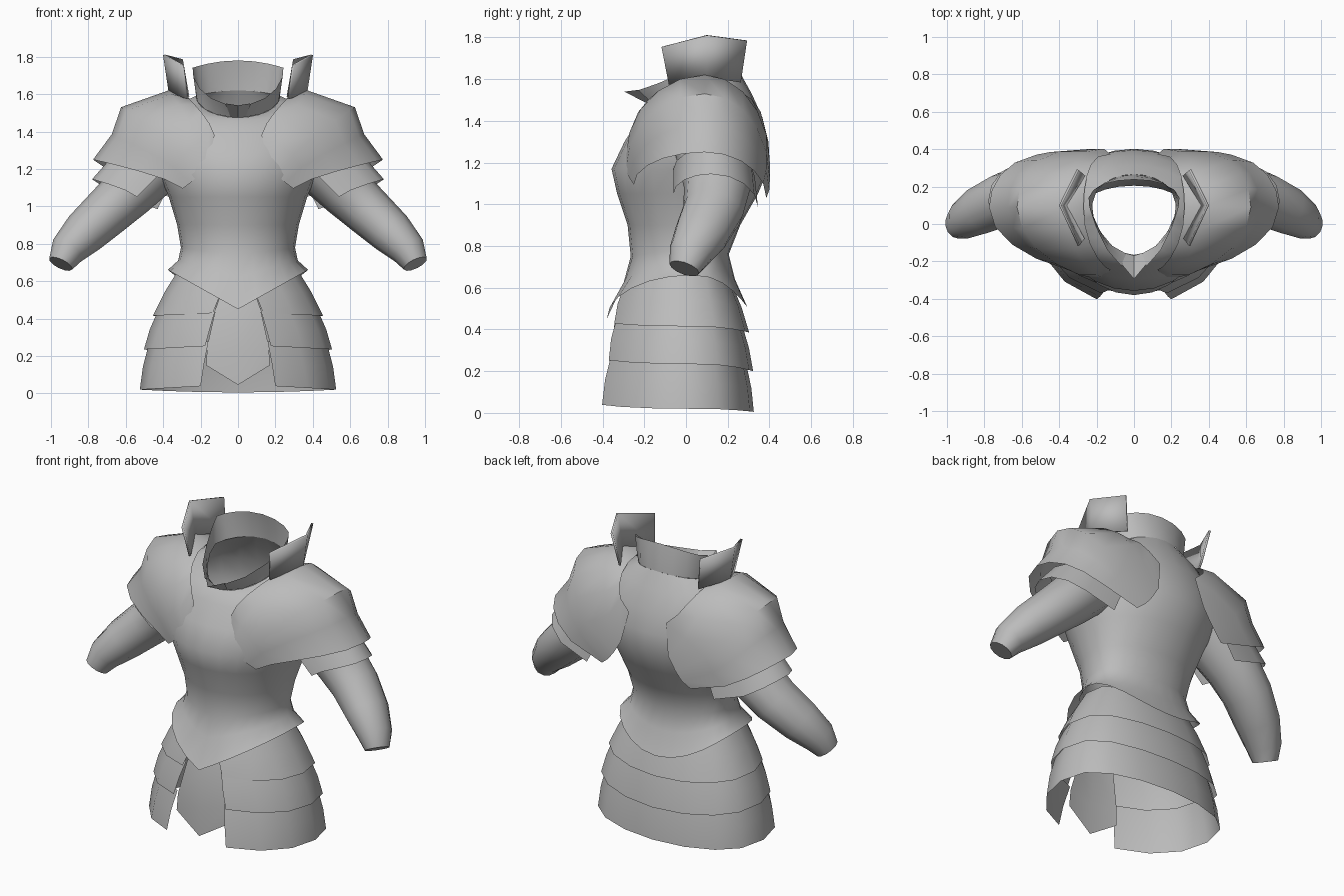
import bpy, bmesh, math
from mathutils import Vector

if "Cube" in bpy.data.objects:
    bpy.data.objects.remove(bpy.data.objects["Cube"])

steel = bpy.data.materials.new("steel grey")
steel.diffuse_color = (0.5, 0.5, 0.5, 1)
steel.use_nodes = True
steel.node_tree.nodes["Principled BSDF"].inputs["Base Color"].default_value = steel.diffuse_color


def loft(name, rows, closed=False, cap=False, mirror=False, angle=45, thick=0):
    """Skin equal-length rows of points; optionally mirror across x = 0."""
    for side in ((1, -1) if mirror else (1,)):
        bm = bmesh.new()
        grid = [[bm.verts.new((p[0] * side, p[1], p[2])) for p in r] for r in rows]
        n = len(grid[0])
        for a, b in zip(grid, grid[1:]):
            for i in range(n if closed else n - 1):
                j = (i + 1) % n
                f = (a[i], a[j], b[j], b[i])
                bm.faces.new(f if side == 1 else f[::-1])
        if cap:
            bm.faces.new(grid[-1] if side == 1 else grid[-1][::-1])
        me = bpy.data.meshes.new(name)
        bm.to_mesh(me)
        bm.free()
        me.materials.append(steel)
        tag = ("_right" if side == 1 else "_left") if mirror else ""
        ob = bpy.data.objects.new(name + tag, me)
        bpy.context.collection.objects.link(ob)
        bpy.ops.object.select_all(action='DESELECT')
        ob.select_set(True)
        bpy.context.view_layer.objects.active = ob
        if thick:
            m = ob.modifiers.new("thickness", 'SOLIDIFY')
            m.thickness, m.offset = thick, 0
        bpy.ops.object.shade_smooth_by_angle(angle=math.radians(angle))


def ring(w, yf, yb, zs, zf, zb, k=0, p=1.0, yc=0.03, start=0.0, n=24, q=0.85):
    """Body cross-section; angle 0 is the front centre, heights blend side/front/back."""
    pts = []
    for i in range(n + 1):
        a = start + (2 * math.pi - 2 * start) * i / n
        c, s = math.cos(a), math.sin(a)
        if c >= 0:
            y = yc + (yf - yc) * c ** p
            z = zs + (zf - zs) * (c ** k if k else 1 - abs(s))
        else:
            y = yc + (yb - yc) * (-c) ** q
            z = zs + (zb - zs) * c * c
        pts.append((w * s, y, z))
    return pts


# Breastplate and backplate: flared pointed hem, waist, chest, neck
body = [
    (.375, -.38, .295, .66, .45, .505, 0),
    (.32, -.30, .235, .71, .62, .64, 0),
    (.305, -.265, .205, .78, .75, .76, 2),
    (.325, -.28, .26, .90, .90, .90, 2),
    (.37, -.33, .345, 1.05, 1.05, 1.05, 2),
    (.42, -.357, .402, 1.17, 1.17, 1.19, 2),
    (.46, -.295, .395, 1.30, 1.30, 1.30, 2),
    (.44, -.225, .365, 1.42, 1.41, 1.42, 2),
    (.36, -.185, .315, 1.53, 1.46, 1.53, 2, 1.1),
    (.225, -.165, .265, 1.59, 1.475, 1.62, 1, 1.4, .08),
]
loft("cuirass", [ring(*b)[:-1] for b in body], closed=True)

# Flared collar with a V-shaped front and a small spout
loft("collar", [
    ring(.225, -.165, .265, 1.59, 1.475, 1.62, 1, 1.4, .08, start=.18, n=16),
    ring(.235, -.20, .255, 1.66, 1.505, 1.70, 1, 1.6, .10, start=.22, n=16),
    ring(.245, -.25, .238, 1.74, 1.54, 1.78, 1, 1.7, .12, start=.27, n=16)])
loft("collar_spout", [
    [(-.04, -.155, 1.475), (0, -.17, 1.475), (.04, -.155, 1.475)],
    [(-.066, -.215, 1.55), (0, -.295, 1.54), (.066, -.215, 1.55)]])

# Skirt: three overlapping tiers, open at the front
tiers = [
    ((.315, -.30, .22, .67, .60, .62), .20, (.455, -.36, .303, .415, .435, .385), .30),
    ((.425, -.345, .27, .45, .46, .42), .28, (.503, -.395, .322, .235, .262, .20), .357),
    ((.475, -.38, .29, .27, .28, .23), .34, (.525, -.435, .325, .02, .05, .005), .39),
]
for i, (top, a, low, b) in enumerate(tiers):
    mid = [(u + v) / 2 + e for u, v, e in zip(top, low, (.008, -.008, .006, 0, 0, 0))]
    loft("skirt_tier_%d" % (i + 1), [
        ring(*r, yc=0, start=s, n=14, q=.75)
        for r, s in ((low, b), (mid, (a + b) / 2), (top, a))])

# Centre tasset hanging in the skirt opening
tasset = [(.17, -.35, .15, -.375, .045), (.165, -.345, .25, -.37, .22),
          (.12, -.32, .45, -.34, .45), (.07, -.28, .60, -.29, .60)]
loft("front_tasset", [[(-x, y, z), (0, yc, zc), (x, y, z)] for x, y, z, yc, zc in tasset])


def arch(front, top, back, n=5):
    """Arc from a front point over a top point down to a fuller back point."""
    pts = []
    for end, steps, power in ((front, range(n), 1.4), (back, range(n, -1, -1), .65)):
        for i in steps:
            c, s = math.cos(i / n * math.pi / 2), math.sin(i / n * math.pi / 2)
            pts.append((end[0] + (top[0] - end[0]) * s ** power,
                        top[1] + (end[1] - top[1]) * c,
                        end[2] + (top[2] - end[2]) * s))
    return pts


# Large shoulder plates
loft("pauldron", [
    arch((.125, -.245, 1.38), (.27, .09, 1.585), (.125, .372, 1.38)),
    arch((.165, -.29, 1.22), (.37, .09, 1.62), (.16, .402, 1.20)),
    arch((.215, -.29, 1.16), (.625, .09, 1.53), (.21, .402, 1.12)),
    arch((.255, -.27, 1.125), (.675, .09, 1.385), (.25, .40, 1.07)),
    arch((.295, -.25, 1.095), (.775, .09, 1.25), (.30, .385, 1.03))], mirror=True)

# Smaller plates below the shoulder plates
loft("upper_arm_plate", [
    arch((.42, -.06, 1.17), (.67, .12, 1.27), (.36, .33, 1.13), 4),
    arch((.54, -.06, 1.05), (.78, .12, 1.145), (.43, .345, .985), 4)], mirror=True)

# Upright neck guards on the shoulders
loft("neck_guard", [
    [(.27, -.08, 1.575), (.365, .10, 1.61), (.265, .26, 1.585)],
    [(.295, -.115, 1.755), (.395, .10, 1.81), (.30, .29, 1.785)]],
    mirror=True, angle=20, thick=.012)

# Sleeves: round sections along a bent path, closed at the wrist
path = [((.40, .13, 1.27), .17), ((.58, .15, 1.08), .145), ((.70, .13, .97), .133),
        ((.82, .075, .86), .12), ((.912, .02, .765), .095), ((.948, -.008, .692), .068)]
sections = []
for i, (c, r) in enumerate(path):
    d = Vector(path[min(i + 1, 5)][0]) - Vector(path[max(i - 1, 0)][0])
    u = Vector((0, 1, 0)) - d * (d.y / d.length_squared)
    u.normalize()
    v = d.normalized().cross(u)
    sections.append([Vector(c) + r * (1.1 * u * math.cos(k * math.pi / 6) + v * math.sin(k * math.pi / 6))
                     for k in range(12)])
loft("sleeve", sections, closed=True, cap=True, mirror=True)
